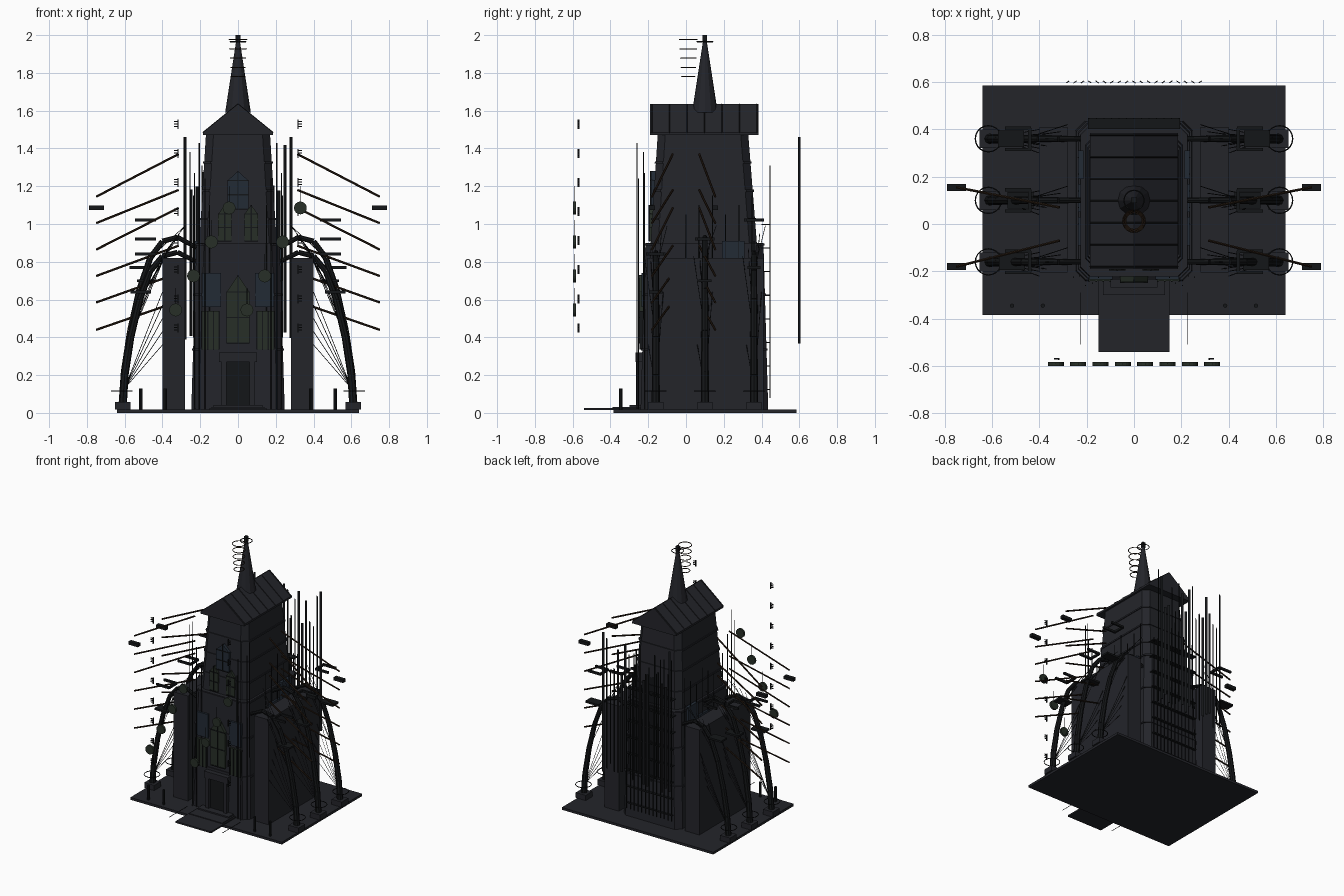
import bpy, bmesh, random
from math import sin, cos, pi
from mathutils import Vector, Matrix

if "Cube" in bpy.data.objects:
    bpy.data.objects.remove(bpy.data.objects["Cube"])
random.seed(4)

def material(name, c):
    m = bpy.data.materials.new(name)
    m.diffuse_color = (*c, 1)
    m.use_nodes = True
    m.node_tree.nodes["Principled BSDF"].inputs["Base Color"].default_value = m.diffuse_color
    return m
STONE = material("stone", (.017, .018, .023))
METAL = material("metal", (.007, .008, .009))
GREEN = material("green_glass", (.02, .028, .02))
BLUE = material("blue_glass", (.016, .024, .036))
RUST = material("rust", (.02, .011, .006))

class Part:
    """Collects primitives into one named object."""
    def __init__(s, name, mat):
        s.name, s.mat, s.bm = name, mat, bmesh.new()
    def box(s, x0, x1, y0, y1, z0, z1, rot=None):
        m = Matrix.Translation(((x0+x1)/2, (y0+y1)/2, (z0+z1)/2))
        if rot: m = m @ rot
        bmesh.ops.create_cube(s.bm, size=1, matrix=m @ Matrix.Diagonal((x1-x0, y1-y0, z1-z0, 1)))
    def rod(s, p, q, r, r2=None, n=6):
        p, q = Vector(p), Vector(q)
        m = Matrix.Translation((p+q)/2) @ (q-p).to_track_quat('Z', 'Y').to_matrix().to_4x4()
        bmesh.ops.create_cone(s.bm, cap_ends=True, segments=n, radius1=r,
                              radius2=r if r2 is None else r2, depth=(q-p).length, matrix=m)
    def loft(s, loops):
        rows = [[s.bm.verts.new(p) for p in l] for l in loops]
        n = len(rows[0])
        for a, b in zip(rows, rows[1:]):
            for i in range(n):
                s.bm.faces.new((a[i], a[(i+1) % n], b[(i+1) % n], b[i]))
        s.bm.faces.new(rows[0][::-1]); s.bm.faces.new(rows[-1])
    def prism(s, pts, y0, y1):
        s.loft([[(x, y, z) for x, z in pts] for y in (y0, y1)])
    def ring(s, c, R, r, n=20, k=5):
        v = [[s.bm.verts.new((c[0]+(R+r*cos(b))*cos(a), c[1]+(R+r*cos(b))*sin(a), c[2]+r*sin(b)))
              for b in (2*pi*j/k for j in range(k))] for a in (2*pi*i/n for i in range(n))]
        for i in range(n):
            for j in range(k):
                s.bm.faces.new((v[i][j], v[(i+1) % n][j], v[(i+1) % n][(j+1) % k], v[i][(j+1) % k]))
    def done(s):
        bmesh.ops.recalc_face_normals(s.bm, faces=s.bm.faces)
        me = bpy.data.meshes.new(s.name)
        s.bm.to_mesh(me); s.bm.free()
        me.materials.append(s.mat)
        bpy.context.collection.objects.link(bpy.data.objects.new(s.name, me))

def octo(hx, y0, y1, z, c):
    return [(-hx+c, y0, z), (hx-c, y0, z), (hx, y0+c, z), (hx, y1-c, z),
            (hx-c, y1, z), (-hx+c, y1, z), (-hx, y1-c, z), (-hx, y0+c, z)]
def tower(z, g=0.0):
    """Chamfered outline of the tapering tower at height z."""
    if z <= .9:
        t = (z-.03)/.87
        a = (.247-.027*t, -.24+.025*t, .435-.025*t)
    else:
        t = (z-.9)/.57
        a = (.205-.035*t, -.187+.037*t, .375-.045*t)
    return octo(a[0]+g, a[1]-g, a[2]+g, z, .04)
front = lambda z: tower(z)[0][1]
back = lambda z: tower(z)[4][1]
SIDES = (-1, 1)
BAYS = (-.16, .10, .36)

# ground slab, steps, step rails
p = Part("base_slab", STONE); p.box(-.64, .64, -.385, .585, 0, .018); p.done()
p = Part("entrance_steps", STONE)
p.box(-.15, .15, -.54, -.2, .014, .026); p.box(-.14, .14, -.39, -.2, .02, .032); p.box(-.13, .13, -.3, -.2, .025, .042)
p.done()
p = Part("step_rails", METAL)
for s in SIDES: p.rod((s*.225, -.51, .025), (s*.225, -.29, .025), .002)
p.done()

# tower body in two tiers, with string courses
p = Part("tower_body", STONE)
p.loft([tower(.018), tower(.9)]); p.loft([tower(.9001), tower(1.48)])
p.done()
p = Part("string_courses", STONE)
for z in (.33, .62, .885, 1.02, 1.17, 1.32):
    p.loft([tower(z, .006), tower(z+.012, .006)])
p.done()

# gable roof with seams
p = Part("gable_roof", STONE)
p.prism([(-.185, 1.47), (.185, 1.47), (.185, 1.485), (0, 1.635), (-.185, 1.485)], -.19, .385)
p.done()
p = Part("roof_seams", METAL)
for i in range(7):
    y = -.18+i*.0925
    for s in SIDES: p.rod((0, y, 1.635), (s*.186, y, 1.484), .003, n=4)
p.done()

# spire, finial and floating halo rings
p = Part("spire", STONE); p.rod((0, .1, 1.59), (0, .1, 1.98), .068, .008, 12); p.done()
p = Part("finial", METAL)
p.box(-.012, .012, .088, .112, 1.96, 2.0); p.ring((0, .1, 1.965), .042, .003)
p.done()
p = Part("halo_rings", RUST)
for i in range(5): p.ring((0, .012, 1.78+i*.049), .035+i*.003, .003)
p.done()

# aisle blocks on both sides
p = Part("aisle_blocks", STONE)
for s in SIDES:
    p.box(*sorted((s*.28, s*.40)), -.205, .41, .018, .82)
p.done()

# flying buttresses with footings, rings and stay cables
arch, foot, rings, cable = (Part("flying_buttresses", METAL), Part("buttress_footings", STONE),
                            Part("footing_rings", METAL), Part("stay_cables", METAL))
path = [(.61, .05), (.60, .2), (.568, .4), (.52, .6), (.465, .75), (.40, .83), (.32, .85), (.22, .80)]
for s in SIDES:
    for b in BAYS:
        k = 1.1 if b == .10 else 1
        pts = [Vector((s*x, b, .05+(z-.05)*k)) for x, z in path]
        for i, (a, c) in enumerate(zip(pts, pts[1:])):
            arch.rod(a, c, .022-.0015*i, .0205-.0015*i, 8)
        foot.box(s*.61-.042, s*.61+.042, b-.04, b+.04, .018, .058)
        rings.ring((s*.615, b, .115), .055, .003)
        for i in range(5):
            cable.rod((s*.6, b, .13), (s*.40, b+(i-2)*.02, .36+i*.07), .0018, n=4)
            t = pts[2+i//2]
            cable.rod(t, (s*(.40-.03*i), b+(i-2)*.03, .83+.04*i), .0018, n=4)
for q in (arch, foot, rings, cable): q.done()

# platforms and open frames around the buttress crowns
p = Part("side_platforms", METAL)
for s in SIDES:
    for b, z, x in zip(BAYS, (.64, .70, .77), (.515, .48, .52)):
        p.box(s*x-.055, s*x+.055, b-.035, b+.035, z-.007, z+.007)
    for b, z in zip(BAYS, (.84, .92, 1.02)):
        for e in SIDES:
            p.box(s*.49-.055, s*.49+.055, b+e*.045-.007, b+e*.045+.007, z-.008, z+.008)
        p.box(s*.44-.007, s*.44+.007, b-.045, b+.045, z-.008, z+.008)
p.done()

# drooping side spars with end tabs
p, tab = Part("side_spars", RUST), Part("spar_tabs", METAL)
for s in SIDES:
    for y0, y1 in ((.07, .155), (-.07, -.18)):
        for za, zb in ((1.37, 1.145), (1.18, 1.005), (1.085, .865), (.885, .725), (.74, .585), (.59, .44)):
            p.rod((s*.315, y0, za), (s*.75, y1, zb), .006)
        tab.box(s*.75-.04, s*.75+.04, y1-.015, y1+.015, 1.073, 1.097)
p.done(); tab.done()

# hanging discs in front
p, line = Part("hanging_discs", GREEN), Part("disc_strings", METAL)
for i in range(8):
    x, z = -.33+.0943*i, .545+.18*(i % 4)
    p.rod((x, -.599, z), (x, -.583, z), .034, n=16)
    line.rod((x, -.591, z), (x, -.591, z+.115), .0018, n=4)
p.done(); line.done()

# floating notched markers beside the front
p = Part("floating_markers", METAL)
for s in SIDES:
    for i in range(8):
        z = .45+.154*i
        p.box(s*.317-.003, s*.317+.003, -.575, -.565, z-.024, z+.024)
        for k in range(3):
            p.box(s*.328-.01, s*.328+.01, -.573, -.567, z-.014+k*.013, z-.009+k*.013)
p.done()

# floating vertical blades behind
p = Part("rear_blades", METAL)
for i in range(19):
    x = -.28+i*.0311
    top = 1.46 if i in (0, 18) else random.uniform(1.15, 1.46)
    p.box(x-.008, x+.008, .598, .602, .36+random.random()*.12, top, Matrix.Rotation(.6*(-1)**(i//3), 4, 'Z'))
p.done()

# rear facade lattice of pipes
p = Part("rear_lattice", METAL)
for i in range(13):
    x = -.19+i*.0317
    p.rod((x, .445, .08), (x, .445, random.uniform(1.0, 1.34)), .003, n=5)
for i in range(8):
    z = .12+i*.125
    p.box(-.195, .195, back(min(z, .89))-.01, .447, z, z+.006)
p.done()

# slim pipes along the front corners
p = Part("corner_pipes", METAL)
for s in SIDES:
    for x, y, h in ((.15, -.225, 1.1), (.175, -.25, 1.24), (.205, -.26, 1.43), (.23, -.22, 1.27), (.255, -.225, 1.38)):
        p.rod((s*x, y, .02 if x < .24 else .5), (s*x, y, h), .003, n=5)
    for i in range(6):
        p.rod((s*.235, .0+i*.07, .4), (s*.235, .0+i*.07, 1.05+.05*(i % 3)), .003, n=5)
p.done()

# doorway
p = Part("doorway", STONE)
for s in SIDES: p.box(s*.075-.013, s*.075+.013, -.265, -.22, .03, .32)
p.box(-.1, .1, -.268, -.21, .27, .32)
p.done()
p = Part("door_leaf", METAL); p.box(-.06, .06, -.248, -.22, .04, .27); p.done()

# windows: green lower, blue upper and side panes
p, bars = Part("lower_windows", GREEN), Part("window_bars", METAL)
def lancet(part, x, w, z0, z1, y):
    zs = z0+(z1-z0)*.75
    part.prism([(x-w, z0), (x+w, z0), (x+w, zs), (x, z1), (x-w, zs)], y-.01, y+.025)
    bars.box(x-.003, x+.003, y-.015, y, z0, z1)
    for k in range(3):
        z = z0+(zs-z0)*k/2
        bars.box(x-w, x+w, y-.014, y, z-.003, z+.003)
lancet(p, 0, .06, .37, .73, front(.55)-.01)
for s in SIDES:
    p.box(s*.145-.045, s*.145+.045, -.24, -.21, .335, .54)
    for e in (-.045, -.015, .015, .045):
        bars.box(s*.145+e-.003, s*.145+e+.003, -.246, -.21, .335, .54)
    lancet(p, s*.07, .035, .91, 1.1, front(1.0)-.002)
p.done()
p = Part("upper_windows", BLUE)
lancet(p, 0, .055, 1.08, 1.28, front(1.15)-.004)
for s in SIDES:
    p.box(s*.14-.05, s*.14+.05, -.235, -.2, .56, .74)
    for y, z in ((-.03, .62), (.25, .83), (.11, .72)):
        p.box(s*.225-.012, s*.225+.012, y-.06, y+.06, z-.08, z+.08)
p.done(); bars.done()

# bollards on the forecourt
p = Part("bollards", METAL)
for s in SIDES:
    for x in (.385, .515): p.rod((s*x, -.345, .018), (s*x, -.345, .13), .009, n=8)
p.done()
